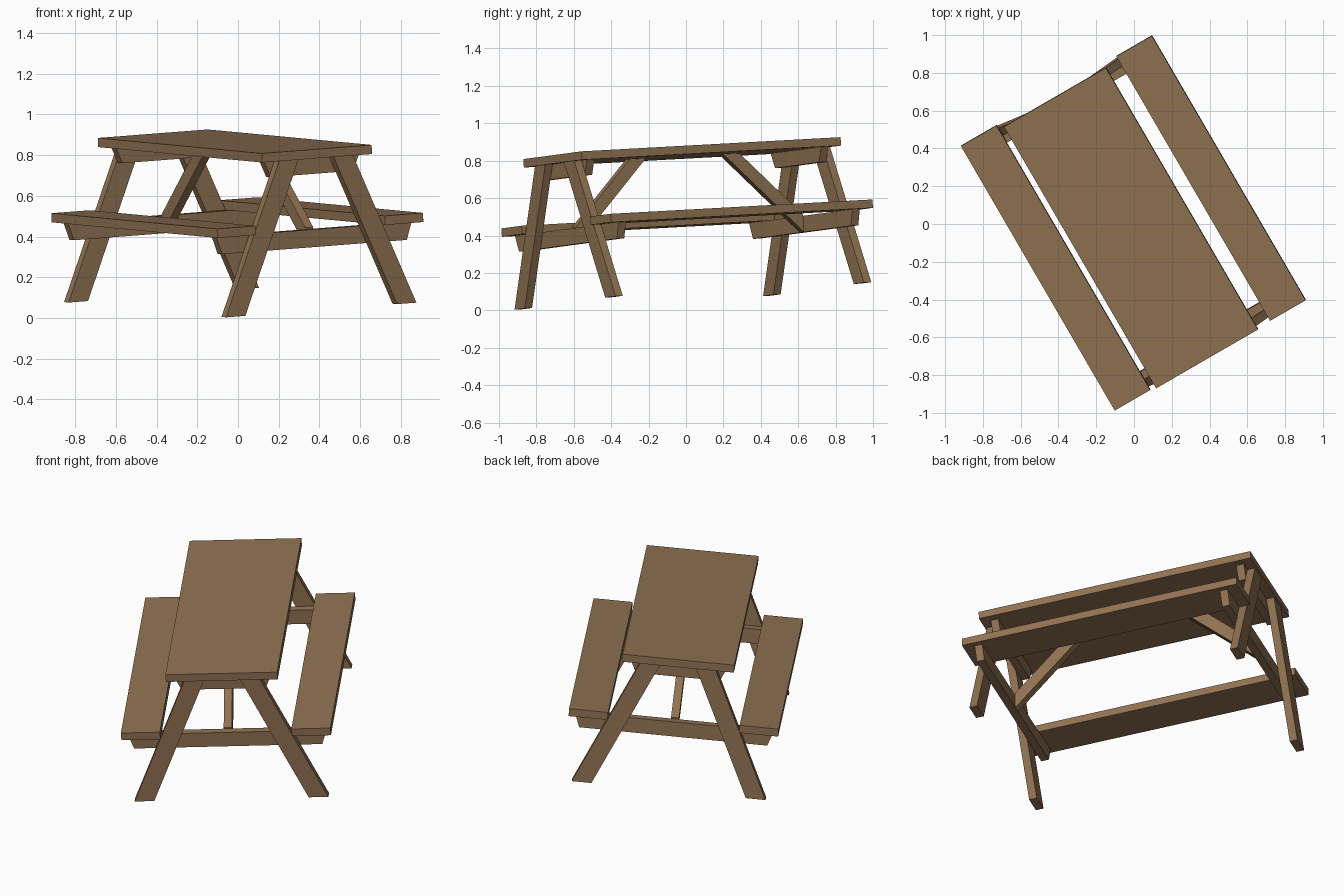
import bpy, bmesh
from mathutils import Matrix, Vector

cube = bpy.data.objects.get("Cube")
if cube:
    bpy.data.objects.remove(cube, do_unlink=True)

wood = bpy.data.materials.new("brown_wood")
wood.use_nodes = True
color = (0.285, 0.17, 0.086, 1)
wood.diffuse_color = color
bsdf = next(n for n in wood.node_tree.nodes if n.type == 'BSDF_PRINCIPLED')
bsdf.inputs["Base Color"].default_value = color
bsdf.inputs["Roughness"].default_value = 0.9

# Table frame: width, length and up axes, turned and slightly tilted
# The local origin is the centre of the table's upper surface.
across = Vector((0.866, 0.5, 0.067)).normalized()
along = Vector((-0.501, 0.866, 0.0475))
along = (along - across * along.dot(across)).normalized()
up = across.cross(along)
frame = Matrix((across, along, up)).transposed().to_4x4()
frame.translation = (-0.016, -0.022, 0.867)

T = 0.045          # board thickness
FOOT = -0.793      # foot height below the table surface
END = 0.792        # outer face of the legs


def board(name, profile, lo, hi, axis):
    """Extrude a profile: axis 'y' takes (x, z) points, axis 'x' takes (y, z)."""
    def place(p, d):
        return (p[0], d, p[1]) if axis == 'y' else (d, p[0], p[1])
    bm = bmesh.new()
    base = bm.faces.new([bm.verts.new(place(p, lo)) for p in profile])
    grown = bmesh.ops.extrude_face_region(bm, geom=[base])["geom"]
    move = (0, hi - lo, 0) if axis == 'y' else (hi - lo, 0, 0)
    bmesh.ops.translate(bm, vec=move, verts=[g for g in grown if isinstance(g, bmesh.types.BMVert)])
    bmesh.ops.recalc_face_normals(bm, faces=bm.faces)
    mesh = bpy.data.meshes.new(name)
    bm.to_mesh(mesh)
    bm.free()
    mesh.materials.append(wood)
    obj = bpy.data.objects.new(name, mesh)
    bpy.context.collection.objects.link(obj)
    obj.matrix_world = frame
    return obj


def slab(name, x0, x1, half_length, top):
    return board(name, [(x0, top - T), (x1, top - T), (x1, top), (x0, top)],
                 -half_length, half_length, 'y')


def tapered(name, top_half, bottom_half, top, bottom, lo, hi):
    return board(name, [(-bottom_half, bottom), (bottom_half, bottom),
                        (top_half, top), (-top_half, top)], lo, hi, 'y')


# Table top and the two benches
BENCH = -0.353
slab("table_top", -0.312, 0.312, 0.802, 0)
slab("left_bench", 0.367, 0.585, 0.811, BENCH)
slab("right_bench", -0.585, -0.367, 0.811, BENCH)

for end, s in (("front", -1), ("back", 1)):
    # Splayed legs on the outside of the cross beams
    for side, m in (("left", 1), ("right", -1)):
        board(f"{end}_{side}_leg",
              [(m * 0.431, FOOT), (m * 0.541, FOOT), (m * 0.21, -T), (m * 0.1, -T)],
              s * (END - T), s * END, 'y')
    # Beam carrying the benches and cleat under the table top
    inner, outer = s * (END - 2 * T), s * (END - T)
    tapered(f"{end}_bench_beam", 0.555, 0.525, BENCH - T, -0.485, inner, outer)
    tapered(f"{end}_top_cleat", 0.27, 0.235, -T, -0.125, inner, outer)
    # Diagonal brace from the beam up to the table top
    board(f"{end}_brace",
          [(s * 0.24, -T), (s * 0.34, -T), (inner, -0.39), (inner, -0.485)],
          -T / 2, T / 2, 'x')
